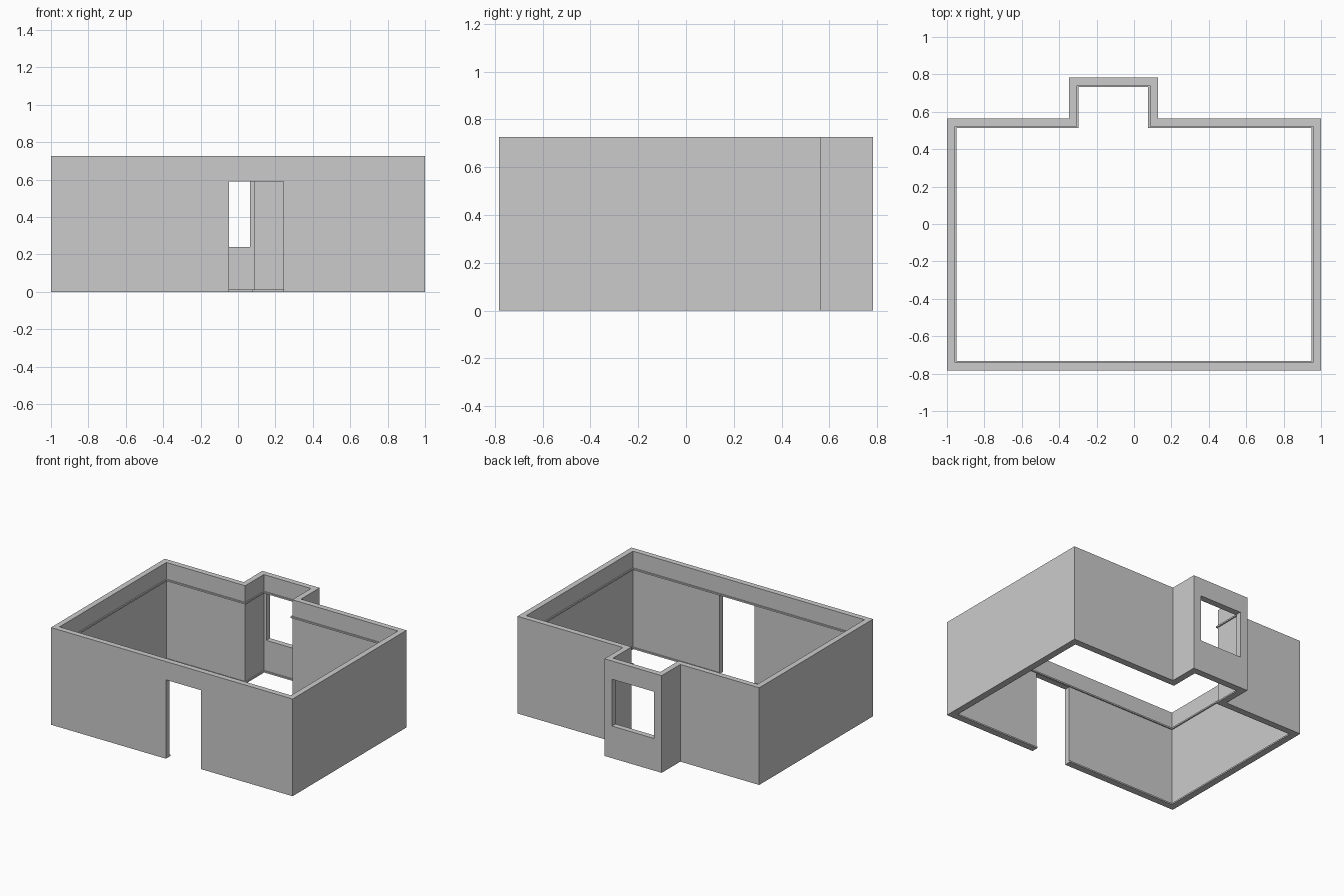
import bpy, bmesh

if "Cube" in bpy.data.objects:
    bpy.data.objects.remove(bpy.data.objects["Cube"])

H = 0.727           # wall height
WALL = 0.042        # wall thickness
TRIM = 0.009        # how far the trim stands proud
TRIM_H = 0.011

# Room outline with rear bay, counter-clockwise
OUTLINE = [(-1, -0.783), (1, -0.783), (1, 0.563), (0.127, 0.563),
           (0.127, 0.783), (-0.347, 0.783), (-0.347, 0.563), (-1, 0.563)]


def inset(points, d):
    """Move a right-angled counter-clockwise outline inwards by d."""
    out = []
    for i, (x, y) in enumerate(points):
        px, py = points[i - 1]
        nx, ny = points[(i + 1) % len(points)]
        for ax, ay in ((x - px, y - py), (nx - x, ny - y)):
            length = abs(ax) + abs(ay)
            x -= ay / length * d
            y += ax / length * d
        out.append((x, y))
    return out


def ring(name, d_out, d_in, z0, z1):
    """Closed band following the room outline between two insets."""
    bm = bmesh.new()
    loops = [[bm.verts.new((x, y, z)) for x, y in inset(OUTLINE, d)]
             for d, z in ((d_out, z0), (d_out, z1), (d_in, z1), (d_in, z0))]
    n = len(OUTLINE)
    for k in range(4):
        a, b = loops[k], loops[(k + 1) % 4]
        for i in range(n):
            j = (i + 1) % n
            bm.faces.new((a[i], a[j], b[j], b[i]))
    bmesh.ops.recalc_face_normals(bm, faces=bm.faces)
    mesh = bpy.data.meshes.new(name)
    bm.to_mesh(mesh)
    bm.free()
    obj = bpy.data.objects.new(name, mesh)
    bpy.context.collection.objects.link(obj)
    return obj


def cutter(name, x0, x1, y0, y1, z0, z1):
    bpy.ops.mesh.primitive_cube_add(
        size=1, location=((x0 + x1) / 2, (y0 + y1) / 2, (z0 + z1) / 2))
    obj = bpy.context.object
    obj.name = name
    obj.scale = (x1 - x0, y1 - y0, z1 - z0)
    obj.hide_render = True
    obj.display_type = 'WIRE'
    return obj


def cut(obj, tool):
    mod = obj.modifiers.new(tool.name, 'BOOLEAN')
    mod.operation = 'DIFFERENCE'
    mod.solver = 'EXACT'
    mod.object = tool
    bpy.context.view_layer.objects.active = obj
    bpy.ops.object.modifier_apply(modifier=mod.name)


# Walls and trims
walls = ring("walls", 0, WALL, 0, H)
skirting = ring("skirting", WALL, WALL + TRIM, 0, TRIM_H)
rail = ring("picture_rail", WALL, WALL + TRIM, 0.592, 0.592 + TRIM_H)

# Doorway in the front and window in the bay
door = cutter("door_cutter", -0.048, 0.242, -0.9, -0.68, -0.1, 0.59)
window = cutter("window_cutter", -0.285, 0.065, 0.68, 0.9, 0.24, 0.59)
cut(walls, door)
cut(walls, window)
cut(skirting, door)
for tool in (door, window):
    bpy.data.objects.remove(tool)
